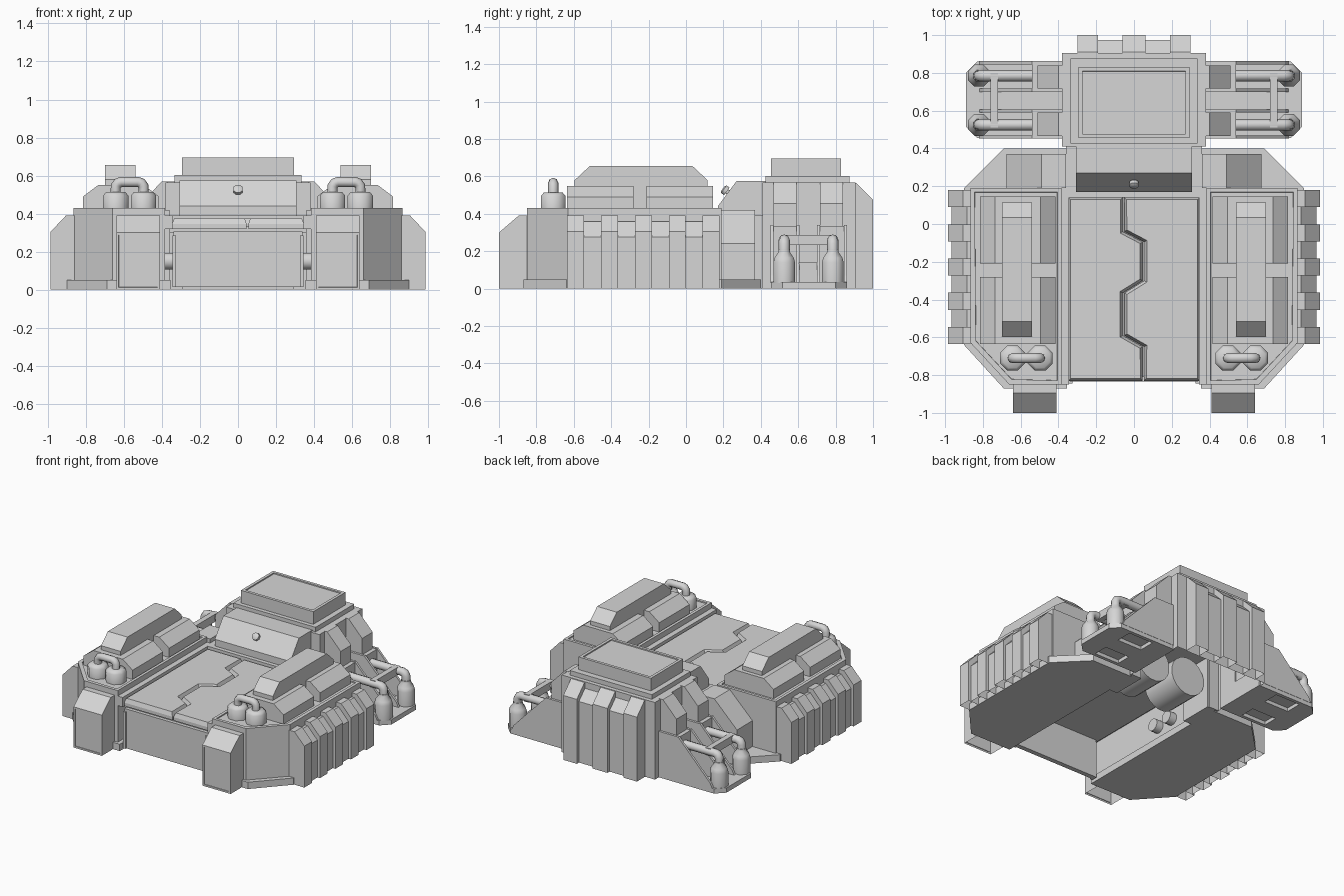
import bpy, bmesh, math
from mathutils import Vector, Matrix

if "Cube" in bpy.data.objects:
    bpy.data.objects.remove(bpy.data.objects["Cube"])

grey = bpy.data.materials.new("plain_grey")
grey.diffuse_color = (0.67, 0.67, 0.67, 1)
grey.use_nodes = True
grey.node_tree.nodes["Principled BSDF"].inputs["Base Color"].default_value = grey.diffuse_color


def finish(name, bm, mirror=False, smooth=False, normals=True):
    if normals:
        bmesh.ops.recalc_face_normals(bm, faces=bm.faces)
    me = bpy.data.meshes.new(name)
    bm.to_mesh(me)
    bm.free()
    ob = bpy.data.objects.new(name, me)
    bpy.context.collection.objects.link(ob)
    me.materials.append(grey)
    if mirror:
        ob.modifiers.new("Mirror", 'MIRROR')
    if smooth:
        bpy.ops.object.select_all(action='DESELECT')
        ob.select_set(True)
        bpy.context.view_layer.objects.active = ob
        bpy.ops.object.shade_smooth_by_angle(angle=math.radians(50))
    return ob


def prism(name, pts, axis, lo, hi, mirror=False, panel=None, drop=()):
    """Extrude a profile; panel = (direction, inset steps of (border, depth)), drop = open sides."""
    put = {'x': lambda p, t: (t, p[0], p[1]),
           'y': lambda p, t: (p[0], t, p[1]),
           'z': lambda p, t: (p[0], p[1], t)}[axis]
    bm = bmesh.new()
    a = [bm.verts.new(put(p, lo)) for p in pts]
    b = [bm.verts.new(put(p, hi)) for p in pts]
    bm.faces.new(a)
    bm.faces.new(b)
    n = len(pts)
    for i in range(n):
        j = (i + 1) % n
        bm.faces.new((a[i], a[j], b[j], b[i]))
    bmesh.ops.recalc_face_normals(bm, faces=bm.faces)
    if panel:
        picked = [f for f in bm.faces if f.normal.dot(Vector(panel[0])) > 0.99]
        for border, depth in panel[1]:
            bmesh.ops.inset_individual(bm, faces=picked, thickness=border, depth=depth)
    for d in drop:
        gone = [f for f in bm.faces if f.normal.dot(Vector(d)) > 0.99]
        bmesh.ops.delete(bm, geom=gone, context='FACES')
    return finish(name, bm, mirror, normals=False)


def box(name, x, y, z, **kw):
    pts = [(x[0], y[0]), (x[1], y[0]), (x[1], y[1]), (x[0], y[1])]
    return prism(name, pts, 'z', z[0], z[1], **kw)


def lathe(name, prof, at, sides=8, rot=None, mirror=False):
    """Spin a (radius, height) profile and close both ends."""
    bm = bmesh.new()
    rings = []
    for r, h in prof:
        ang = [(k + 0.5) * math.tau / sides for k in range(sides)]
        rings.append([bm.verts.new((r * math.cos(t), r * math.sin(t), h)) for t in ang])
    for p, q in zip(rings, rings[1:]):
        for i in range(sides):
            j = (i + 1) % sides
            bm.faces.new((p[i], p[j], q[j], q[i]))
    bm.faces.new(rings[0])
    bm.faces.new(rings[-1])
    bm.transform(Matrix.Translation(at) @ (rot or Matrix.Identity(4)))
    return finish(name, bm, mirror, True)


def pipe(name, pts, r, mirror=True):
    cu = bpy.data.curves.new(name, 'CURVE')
    cu.dimensions = '3D'
    cu.bevel_depth = r
    cu.bevel_resolution = 2
    cu.use_fill_caps = True
    sp = cu.splines.new('POLY')
    sp.points.add(len(pts) - 1)
    for p, c in zip(sp.points, pts):
        p.co = (*c, 1)
    tmp = bpy.data.objects.new(name + "_path", cu)
    bpy.context.collection.objects.link(tmp)
    me = bpy.data.meshes.new_from_object(tmp)
    bm = bmesh.new()
    bm.from_mesh(me)
    bpy.data.objects.remove(tmp)
    return finish(name, bm, mirror, True)


UP, DOWN, FRONT = (0, 0, 1), (0, 0, -1), (0, -1, 0)

# --- Side pods: skirt, body with a rimmed top, rear ramp
prism("pod_skirt", [(.355, -.87), (.69, -.87), (.9, -.64), (.9, .19), (.69, .4), (.355, .4)],
      'z', 0, .05, mirror=True)
prism("pod_body", [(.385, -.85), (.66, -.85), (.865, -.63), (.865, .19), (.385, .19)],
      'z', .05, .43, mirror=True, panel=(UP, [(.03, 0), (.001, -.008)]))
prism("pod_rear_ramp", [(.36, .04), (.675, .04), (.675, .24), (.49, .42), (.36, .42)],
      'y', .19, .37, mirror=True)

# Front buttresses with a shallow panel
prism("front_buttress", [(-.85, 0), (-1, 0), (-1, .3), (-.895, .39), (-.85, .39)],
      'x', .41, .64, mirror=True, panel=(FRONT, [(.018, 0), (.001, -.004)]), drop=[DOWN])

# Side ribs, alternating tall and low, open underneath
for i in range(9):
    y0 = -.635 + i * .0905
    dx, dz = (0, 0) if i % 2 == 0 else (.02, .03)
    prism("side_rib", [(.86, 0), (.985 - dx, 0), (.985 - dx, .305 - dz), (.905 - dx, .39 - dz), (.86, .39 - dz)],
          'y', y0, y0 + .0905, mirror=True, drop=[DOWN])

# Roof blocks, the spine linking them, and the hood on top
shoulder = [(.415, .42), (.815, .42), (.815, .49), (.735, .55), (.495, .55), (.415, .49)]
for y0 in (-.635, -.21):
    prism("roof_block", shoulder, 'y', y0, y0 + .355, mirror=True)
box("roof_spine", (.54, .70), (-.3, -.19), (.42, .56), mirror=True)
prism("roof_hood", [(-.595, .54), (-.595, .58), (-.515, .655), (.035, .655), (.115, .58), (.115, .54)],
      'x', .54, .70, mirror=True)

# Twin canisters with an arched pipe
for x in (.497, .643):
    lathe("front_canister", [(.072, .42), (.072, .495), (.055, .513)], (x, -.71, 0), mirror=True)
pipe("front_arch_pipe", [(.497, -.71, .5), (.497, -.71, .545), (.508, -.71, .56), (.525, -.71, .566),
                         (.615, -.71, .566), (.632, -.71, .56), (.643, -.71, .545), (.643, -.71, .5)], .027)

# --- Centre deck: two bevelled doors with a zigzag seam, frame and front wall
zig = [(-.055, .14), (-.055, -.04), (.05, -.095), (.05, -.3), (-.055, -.365),
       (-.055, -.59), (.05, -.65), (.05, -.83)]
for name, s in (("left_door", -1), ("right_door", 1)):
    prism(name, [(x + s * .004, y) for x, y in zig] + [(s * .347, -.83), (s * .347, .14)],
          'z', .32, .345, panel=(UP, [(.016, .03)]))
box("deck_floor", (-.36, .36), (-.81, .2), (.30, .335))
box("deck_rail", (.345, .39), (-.85, .14), (.32, .39), mirror=True)
box("deck_back_beam", (-.39, .39), (.14, .2), (.32, .39))
box("front_wall", (-.34, .34), (-.835, -.8), (.015, .305))
box("front_wall_edge", (.325, .345), (-.845, -.8), (.015, .285), mirror=True)
turn_x = Matrix.Rotation(math.pi / 2, 4, 'Y')
turn_y = Matrix.Rotation(math.pi / 2, 4, 'X')
for y in (-.2, -.06):
    lathe("wall_stub", [(.045, -.04), (.045, .04)], (.37, y, .15), 12, turn_x, mirror=True)
lathe("inner_drum", [(.14, -.14), (.14, .14)], (.15, .24, .2), 20, turn_y, mirror=True)

# --- Rear building: hollow shell, front cheeks, stepped cap and roof box
box("rear_block", (-.38, .38), (.41, .905), (0, .568), drop=[DOWN, FRONT])
box("rear_cheek", (.3, .38), (.41, .425), (0, .4), mirror=True)
box("rear_upper_front", (-.38, .38), (.41, .425), (.38, .565))
box("rear_cap", (-.335, .335), (.425, .875), (.56, .602))
box("roof_box", (-.295, .295), (.455, .83), (.59, .695), panel=(UP, [(.03, 0), (.001, -.008)]))
prism("cabin", [(.17, .38), (.17, .44), (.27, .575), (.43, .575), (.43, .38)], 'x', -.308, .308)
box("cabin_side", (.29, .36), (.17, .42), (0, .39), mirror=True)
tilt = Matrix.Rotation(math.radians(53), 4, 'X')
lathe("cabin_knob", [(.014, -.03), (.014, .016), (.027, .016), (.027, .036), (.016, .042)],
      (0, .231, .51), 8, tilt)

# Back ribs, open underneath
edges = (-.30, -.19, -.06, .06, .19, .30)
for i, (a, b) in enumerate(zip(edges, edges[1:])):
    d = 0 if i % 2 == 0 else .025
    prism("back_rib", [(.9, 0), (1 - d, 0), (1 - d, .475 - d), (.91 - d, .565 - d), (.88, .565 - d)],
          'x', a, b, drop=[DOWN])

# Side wings: base frame with two recesses underneath, closed by a thin floor
prism("wing_base_end", [(.74, .455), (.83, .455), (.89, .515), (.89, .8), (.83, .86), (.74, .86)],
      'z', 0, .035, mirror=True)
box("wing_base_root", (.37, .54), (.455, .86), (0, .035), mirror=True)
box("wing_base_middle", (.54, .74), (.59, .715), (0, .035), mirror=True)
for y0 in (.455, .835):
    box("wing_base_edge", (.54, .74), (y0, y0 + .025), (0, .035), mirror=True)
box("wing_floor", (.53, .75), (.46, .855), (.026, .034), mirror=True)

# Wing middle beam, sloping walls, inner blocks and shoulders
box("wing_middle_beam", (.37, .74), (.605, .70), (.03, .14), mirror=True)
slope = [(.37, .03), (.82, .03), (.80, .07), (.54, .34), (.37, .34)]
for y0 in (.452, .59, .70, .845):
    prism("wing_wall", slope, 'y', y0, y0 + .017, mirror=True)
for y0 in (.455, .705):
    box("wing_inner_block", (.37, .54), (y0, y0 + .15), (.03, .335), mirror=True)
    prism("wing_shoulder", [(.37, .33), (.51, .33), (.51, .455), (.40, .57), (.37, .57)],
          'y', y0 + .012, y0 + .135, mirror=True)

# Wing canisters with bent pipes and a cross bar
for y in (.525, .785):
    lathe("wing_canister", [(.063, .03), (.063, .14), (.055, .165), (.033, .195), (.033, .21)],
          (.82, y, 0), mirror=True)
    pipe("wing_pipe", [(.82, y, .18), (.82, y, .235), (.81, y, .253), (.79, y, .26), (.52, y, .26)], .03)
box("wing_cross_bar", (.72, .76), (.51, .80), (.232, .288), mirror=True)
